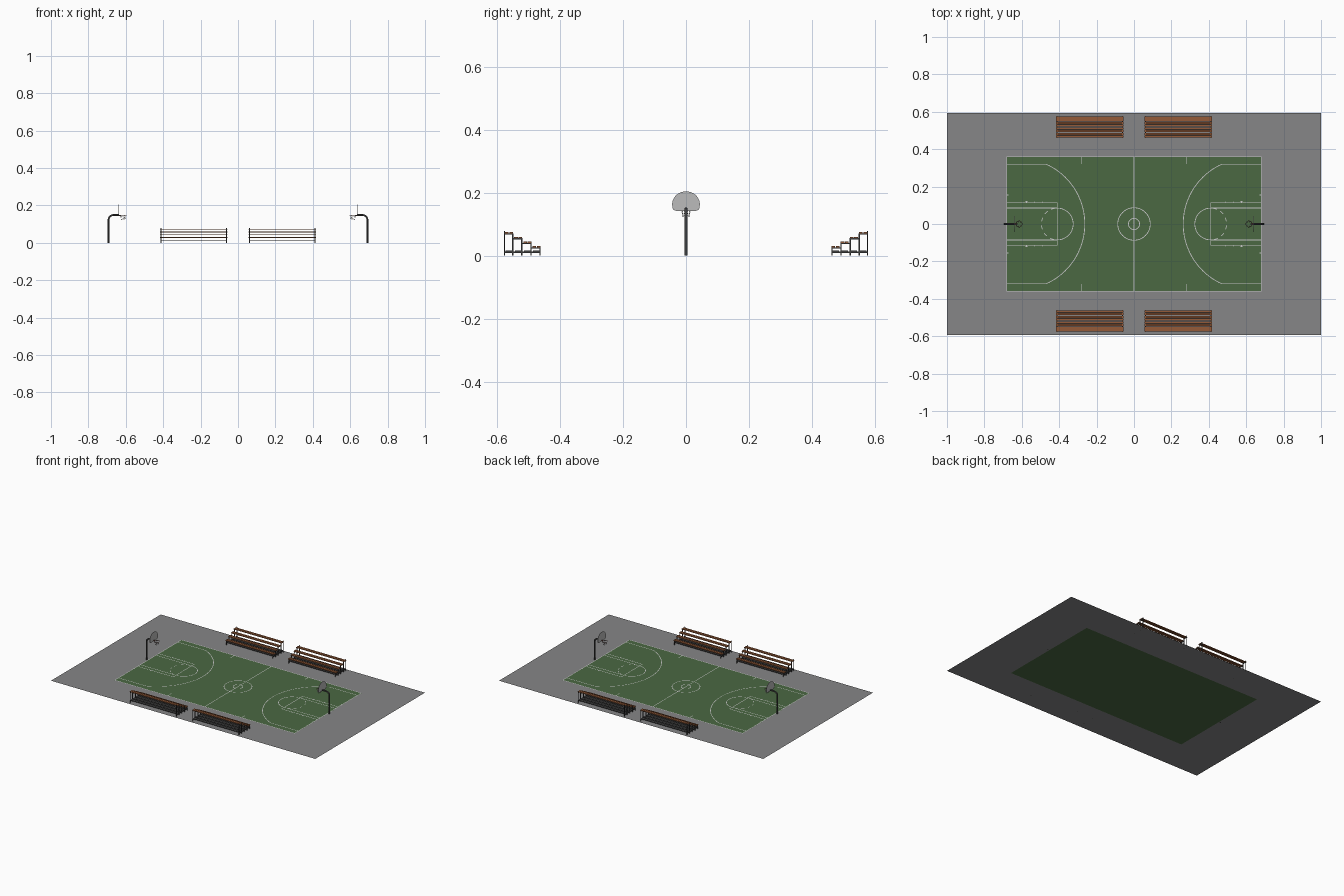
import bpy, bmesh, math
from mathutils import Vector

if "Cube" in bpy.data.objects:
    bpy.data.objects.remove(bpy.data.objects["Cube"])

def material(name, rgb):
    m = bpy.data.materials.new(name)
    m.diffuse_color = (*rgb, 1)
    m.use_nodes = True
    m.node_tree.nodes["Principled BSDF"].inputs["Base Color"].default_value = m.diffuse_color
    return m

ASPHALT = material("asphalt", (0.24, 0.24, 0.245))
GREEN = material("court_green", (0.07, 0.14, 0.055))
WHITE = material("line_white", (0.8, 0.8, 0.8))
METAL = material("dark_metal", (0.05, 0.05, 0.05))
WOOD = material("bench_wood", (0.30, 0.105, 0.04))
RIM = material("rim_paint", (0.12, 0.05, 0.04))
BOARD = material("board_grey", (0.5, 0.5, 0.5))

def finish(name, bm, mat, mirror=(False, False), smooth=False, fix=True):
    if fix:
        bmesh.ops.recalc_face_normals(bm, faces=bm.faces)
    me = bpy.data.meshes.new(name)
    bm.to_mesh(me)
    bm.free()
    me.materials.append(mat)
    ob = bpy.data.objects.new(name, me)
    bpy.context.collection.objects.link(ob)
    if any(mirror):
        mod = ob.modifiers.new("mirror", 'MIRROR')
        mod.use_axis = (*mirror, False)
        mod.use_mirror_merge = False
    if smooth:
        bpy.context.view_layer.objects.active = ob
        ob.select_set(True)
        bpy.ops.object.shade_smooth_by_angle(angle=math.radians(40))
        ob.select_set(False)
    return ob

def box(bm, x0, x1, y0, y1, z0, z1):
    vs = bmesh.ops.create_cube(bm, size=1)["verts"]
    for v in vs:
        v.co = ((x0 + x1) / 2 + v.co.x * (x1 - x0),
                (y0 + y1) / 2 + v.co.y * (y1 - y0),
                (z0 + z1) / 2 + v.co.z * (z1 - z0))

def tube(bm, pts, r, n, up, closed=False):
    pts = [Vector(p) for p in pts]
    k, rings = len(pts), []
    for i, p in enumerate(pts):
        a = pts[(i - 1) % k] if closed or i else p
        b = pts[(i + 1) % k] if closed or i < k - 1 else p
        t = (b - a).normalized()
        u = t.cross(Vector(up)).normalized()
        w = t.cross(u)
        rings.append([bm.verts.new(p + r * (math.cos(2 * math.pi * j / n) * u +
                      math.sin(2 * math.pi * j / n) * w)) for j in range(n)])
    for i in range(k if closed else k - 1):
        A, B = rings[i], rings[(i + 1) % k]
        for j in range(n):
            bm.faces.new((A[j], A[(j + 1) % n], B[(j + 1) % n], B[j]))
    if not closed:
        bm.faces.new(rings[0])
        bm.faces.new(rings[-1])

LW, LZ = 0.004, 0.0008   # painted line width and height

def arc_line(bm, cx, r, a0, a1, n):
    rows = []
    for i in range(n + 1):
        a = math.radians(a0 + (a1 - a0) * i / n)
        rows.append([bm.verts.new((cx + q * math.cos(a), q * math.sin(a), LZ))
                     for q in (r - LW / 2, r + LW / 2)])
    for p, q in zip(rows, rows[1:]):
        bm.faces.new((p[0], p[1], q[1], q[0]))

def line(bm, x0, y0, x1, y1):
    h = LW / 2
    dx, dy = (h, 0) if x0 == x1 else (0, h)
    bm.faces.new([bm.verts.new(c) for c in (
        (x0 - dx, y0 - dy, LZ), (x1 - dx, y1 - dy, LZ),
        (x1 + dx, y1 + dy, LZ), (x0 + dx, y0 + dy, LZ))])

def up_faces(bm):
    bm.normal_update()
    bmesh.ops.reverse_faces(bm, faces=[f for f in bm.faces if f.normal.z < 0])

# Paved surround with an opening for the court
CX, CY = 0.682, 0.361
corners = [(-1, -1), (1, -1), (1, 1), (-1, 1)]
bm = bmesh.new()
outer = [bm.verts.new((x, y * 0.593, 0)) for x, y in corners]
inner = [bm.verts.new((x * CX, y * CY, 0)) for x, y in corners]
for i in range(4):
    j = (i + 1) % 4
    bm.faces.new((outer[i], outer[j], inner[j], inner[i]))
finish("pavement", bm, ASPHALT, fix=False)

# Green playing surface
bm = bmesh.new()
bm.faces.new([bm.verts.new((x * CX, y * CY, 0)) for x, y in corners])
finish("court_surface", bm, GREEN, fix=False)

# Centre circles and halfway line
bm = bmesh.new()
arc_line(bm, 0, 0.087, 0, 360, 48)
arc_line(bm, 0, 0.03, 0, 360, 32)
line(bm, 0, -0.36, 0, 0.36)
up_faces(bm)
finish("centre_lines", bm, WHITE, fix=False)

# Markings of one end, mirrored to the other
bm = bmesh.new()
E, HX, FT = 0.68, 0.614, 0.41
line(bm, -E, -0.36, -E, 0.36)
th = math.degrees(math.asin(0.32 / 0.351))
arc_line(bm, -HX, 0.351, -th, th, 40)
arc_line(bm, -FT, 0.085, -90, 90, 24)
for i in range(6):
    arc_line(bm, -FT, 0.085, 98 + 29 * i, 113 + 29 * i, 4)
line(bm, -FT, -0.113, -FT, 0.113)
for s in (-1, 1):
    line(bm, -E, s * 0.36, 0, s * 0.36)
    line(bm, -E, s * 0.32, -HX + 0.351 * math.cos(math.radians(th)), s * 0.32)
    line(bm, -E, s * 0.113, -FT, s * 0.113)
    line(bm, -E, s * 0.085, -FT, s * 0.085)
    line(bm, -0.28, s * 0.32, -0.28, s * 0.36)
    line(bm, -E, s * 0.155, -E + 0.01, s * 0.155)
    for x in (-0.575, -0.53, -0.49):
        line(bm, x, s * 0.113, x, s * 0.121)
    line(bm, -0.583, s * 0.121, -0.567, s * 0.121)
up_faces(bm)
finish("end_lines", bm, WHITE, (True, False), fix=False)

# Bent hoop poles
bm = bmesh.new()
R = 0.025
bend = [(-0.692 + R - R * math.cos(math.pi / 2 * i / 6), 0,
         0.123 + R * math.sin(math.pi / 2 * i / 6)) for i in range(7)]
tube(bm, [(-0.692, 0, 0)] + bend + [(-0.639, 0, 0.148)], 0.005, 12, (0, 1, 0))
finish("hoop_pole", bm, METAL, (True, False), smooth=True)

# Fan-shaped backboards
bm = bmesh.new()
prof = [(-0.031, 0.142), (0.031, 0.142), (0.039, 0.145), (0.043, 0.151)]
prof += [(0.044 * math.cos(math.pi * i / 20), 0.163 + 0.041 * math.sin(math.pi * i / 20))
         for i in range(21)]
prof += [(-0.043, 0.151), (-0.039, 0.145)]
f = bm.faces.new([bm.verts.new((-0.639, y, z)) for y, z in prof])
ext = bmesh.ops.extrude_face_region(bm, geom=[f])["geom"]
bmesh.ops.translate(bm, verts=[v for v in ext if isinstance(v, bmesh.types.BMVert)],
                    vec=(0.002, 0, 0))
finish("backboard", bm, BOARD, (True, False))

# Rims with brackets
def ring(r, z, n, off=0):
    return [(-HX + r * math.cos(2 * math.pi * (i + off) / n),
             r * math.sin(2 * math.pi * (i + off) / n), z) for i in range(n)]
bm = bmesh.new()
tube(bm, ring(0.0165, 0.147, 24), 0.0013, 6, (0, 0, 1), True)
box(bm, -0.638, -0.630, -0.005, 0.005, 0.1445, 0.1485)
finish("rim", bm, RIM, (True, False), smooth=True)

# Diamond nets
bm = bmesh.new()
levels = [ring(r, z, 10, o) for r, z, o in
          ((0.0165, 0.146, 0), (0.0135, 0.138, .5), (0.011, 0.130, 0), (0.0105, 0.123, .5))]
for k in range(3):
    for i in range(10):
        j = i if k % 2 == 0 else i + 1
        for m in (j, j - 1):
            tube(bm, [levels[k][i], levels[k + 1][m % 10]], 0.0005, 4, (0, 0, 1))
finish("net", bm, WHITE, (True, False))

# Bleachers: one quarter, mirrored across both axes
X0, X1, Y0, STEP = 0.055, 0.418, 0.461, 0.029
tops = [0.030, 0.045, 0.060, 0.075]
seats, floor, frame = bmesh.new(), bmesh.new(), bmesh.new()
for i, z in enumerate(tops):
    y = Y0 + i * STEP
    for k in range(2):
        a = y + 0.001 + k * 0.0135
        box(seats, X0, X1, a, a + 0.0115, z - 0.004, z)
    box(floor, X0 + 0.003, X1 - 0.003, y + 0.004, y + 0.024, 0.013, 0.016)
    for x in (X0 + 0.006, X1 - 0.006):
        box(frame, x - 0.002, x + 0.002, y, y + STEP, z - 0.008, z - 0.004)
        box(frame, x - 0.002, x + 0.002, y, y + 0.004, 0, z - 0.004)
for x in (X0 + 0.006, X1 - 0.006):
    box(frame, x - 0.002, x + 0.002, 0.574, 0.578, 0, 0.079)
    box(frame, x - 0.002, x + 0.002, Y0, 0.578, 0.009, 0.013)
finish("bleacher_seats", seats, WOOD, (True, True))
finish("bleacher_footboards", floor, METAL, (True, True))
finish("bleacher_frame", frame, METAL, (True, True))
